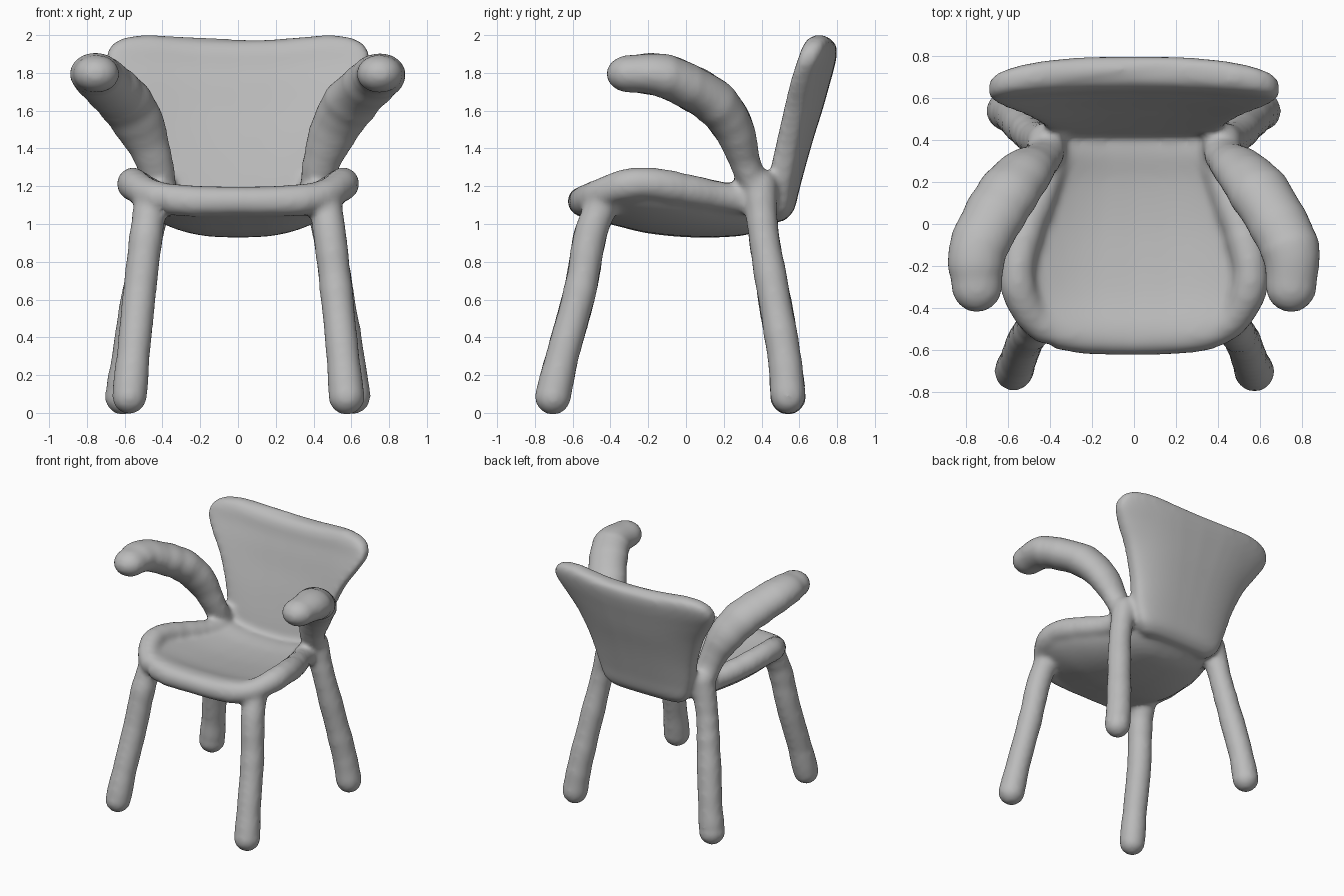
import bpy, bmesh, math, random
from mathutils import Vector

random.seed(4)
if "Cube" in bpy.data.objects:
    bpy.data.objects.remove(bpy.data.objects["Cube"])

clay = bpy.data.materials.new("clay_grey")
clay.use_nodes = True
GREY = (0.5, 0.5, 0.5, 1)
clay.diffuse_color = GREY
clay.node_tree.nodes["Principled BSDF"].inputs["Base Color"].default_value = GREY

SIDES = 48
ANGLES = [2 * math.pi * i / SIDES for i in range(SIDES)]


def smooth_path(stations, steps=5):
    """Catmull-Rom interpolation of tuples of any length."""
    pts = [stations[0]] + stations + [stations[-1]]
    out = []
    for a, b, c, d in zip(pts, pts[1:], pts[2:], pts[3:]):
        for k in range(steps):
            t = k / steps
            out.append([q + t / 2 * (r - p + t * (2*p - 5*q + 4*r - s + t * (3*(q - r) + s - p)))
                        for p, q, r, s in zip(a, b, c, d)])
    return out + [list(stations[-1])]


def loft(name, rings):
    """Skin a list of closed rings and cap the ends."""
    bm = bmesh.new()
    loops = [[bm.verts.new(p) for p in ring] for ring in rings]
    for a, b in zip(loops, loops[1:]):
        for i in range(SIDES):
            j = (i + 1) % SIDES
            bm.faces.new((a[i], a[j], b[j], b[i]))
    bm.faces.new(loops[0][::-1])
    bm.faces.new(loops[-1])
    bmesh.ops.recalc_face_normals(bm, faces=bm.faces)
    mesh = bpy.data.meshes.new(name)
    bm.to_mesh(mesh)
    bm.free()
    obj = bpy.data.objects.new(name, mesh)
    bpy.context.collection.objects.link(obj)
    mesh.materials.append(clay)
    return obj


def power(v, e):
    return math.copysign(abs(v) ** e, v)


def slab(name, stations, place):
    """Blunt-edged slab: each station is (along, half width, centre, half thickness, edge lift)."""
    rings = []
    for along, w, c, h, lift in smooth_path(stations):
        ring = []
        for a in ANGLES:
            u, v = power(math.cos(a), 0.6), power(math.sin(a), 0.45)
            ring.append(place(w * u, along, c + lift * abs(u) ** 2.6 + h * v))
        rings.append(ring)
    return loft(name, rings)


def limb(name, stations, flat=1.0):
    """Round-ended tube: each station is (x, y, z, radius)."""
    path = smooth_path(stations)
    path = [(Vector(p[:3]), p[3] * random.uniform(0.97, 1.03)) for p in path]
    tangents = [(path[min(i + 1, len(path) - 1)][0] - path[max(i - 1, 0)][0]).normalized()
                for i in range(len(path))]
    full = list(zip(path, tangents))
    caps = [0.05, 0.4, 0.8, 1.2]
    (p0, r0), t0 = full[0]
    (p1, r1), t1 = full[-1]
    start = [((p0 - t0 * r0 * math.cos(c), r0 * math.sin(c)), t0) for c in caps]
    end = [((p1 + t1 * r1 * math.cos(c), r1 * math.sin(c)), t1) for c in reversed(caps)]
    rings = []
    for (p, r), t in start + full + end:
        ref = Vector((1, 0, 0)) if abs(t.x) < 0.9 else Vector((0, -1, 0))
        side = (ref - t * ref.dot(t)).normalized()
        up = t.cross(side)
        rings.append([p + side * r * math.cos(a) + up * r * flat * math.sin(a) for a in ANGLES])
    return loft(name, rings)


# Dished seat
seat = slab("seat", [
    (-0.62, 0.22, 1.12, 0.03, 0.0), (-0.58, 0.38, 1.12, 0.07, 0.02),
    (-0.50, 0.49, 1.11, 0.085, 0.06), (-0.35, 0.57, 1.07, 0.085, 0.12),
    (-0.20, 0.59, 1.04, 0.09, 0.15), (0.0, 0.54, 1.02, 0.09, 0.14),
    (0.20, 0.45, 1.02, 0.09, 0.11), (0.35, 0.39, 1.04, 0.09, 0.09),
    (0.48, 0.33, 1.07, 0.05, 0.04)], lambda x, y, z: (x, y, z))

# Flared backrest with thick, rounded upper ears
back = slab("backrest", [
    (1.01, 0.28, 0.47, 0.04, 0.0), (1.07, 0.36, 0.49, 0.08, -0.01),
    (1.20, 0.41, 0.52, 0.085, -0.03), (1.40, 0.46, 0.575, 0.085, -0.05),
    (1.60, 0.54, 0.635, 0.085, -0.07), (1.75, 0.635, 0.675, 0.085, -0.075),
    (1.86, 0.695, 0.705, 0.083, -0.07), (1.94, 0.675, 0.72, 0.08, -0.055),
    (1.985, 0.60, 0.73, 0.06, -0.045), (2.0, 0.50, 0.73, 0.03, -0.03)],
    lambda x, z, y: (x, y, z - 0.03 * max(0, z - 1.5) * 2 * max(0, 1 - (x / 0.45) ** 2)))

parts = [seat, back]
for label, s in (("left", 1), ("right", -1)):
    # Rolled rim around the front and sides of the seat
    parts.append(limb(label + "_seat_rim", [
        (0, -0.55, 1.12, 0.08), (s * 0.28, -0.535, 1.12, 0.08),
        (s * 0.45, -0.47, 1.15, 0.083), (s * 0.54, -0.34, 1.20, 0.085),
        (s * 0.555, -0.20, 1.215, 0.085), (s * 0.51, -0.02, 1.185, 0.085),
        (s * 0.43, 0.18, 1.145, 0.08), (s * 0.38, 0.33, 1.13, 0.08)]))
    # Splayed legs
    parts.append(limb(label + "_front_leg", [
        (s * 0.575, -0.705, 0.085, 0.095), (s * 0.555, -0.655, 0.3, 0.088),
        (s * 0.52, -0.56, 0.65, 0.088), (s * 0.485, -0.505, 0.95, 0.088),
        (s * 0.46, -0.43, 1.13, 0.085)]))
    parts.append(limb(label + "_back_leg", [
        (s * 0.61, 0.54, 0.085, 0.095), (s * 0.58, 0.52, 0.3, 0.09),
        (s * 0.525, 0.46, 0.65, 0.088), (s * 0.475, 0.41, 0.95, 0.083),
        (s * 0.42, 0.39, 1.2, 0.09)]))
    # Broad arms rising from the back legs and curling forward
    parts.append(limb(label + "_arm", [
        (s * 0.41, 0.38, 1.15, 0.09), (s * 0.44, 0.315, 1.32, 0.098),
        (s * 0.51, 0.255, 1.50, 0.13), (s * 0.595, 0.155, 1.64, 0.148),
        (s * 0.69, 0.0, 1.735, 0.145), (s * 0.75, -0.14, 1.79, 0.14),
        (s * 0.75, -0.30, 1.795, 0.122)], flat=0.82))

# Fuse all parts into one softly blended body
bpy.ops.object.select_all(action='DESELECT')
for p in parts:
    p.select_set(True)
bpy.context.view_layer.objects.active = seat
bpy.ops.object.join()
chair = bpy.context.object
chair.name = "fused_chair"
remesh = chair.modifiers.new("fuse", 'REMESH')
remesh.mode = 'VOXEL'
remesh.voxel_size = 0.018
remesh.use_smooth_shade = True
soften = chair.modifiers.new("soften", 'SMOOTH')
soften.factor = 0.5
soften.iterations = 10
bpy.ops.object.shade_smooth()
